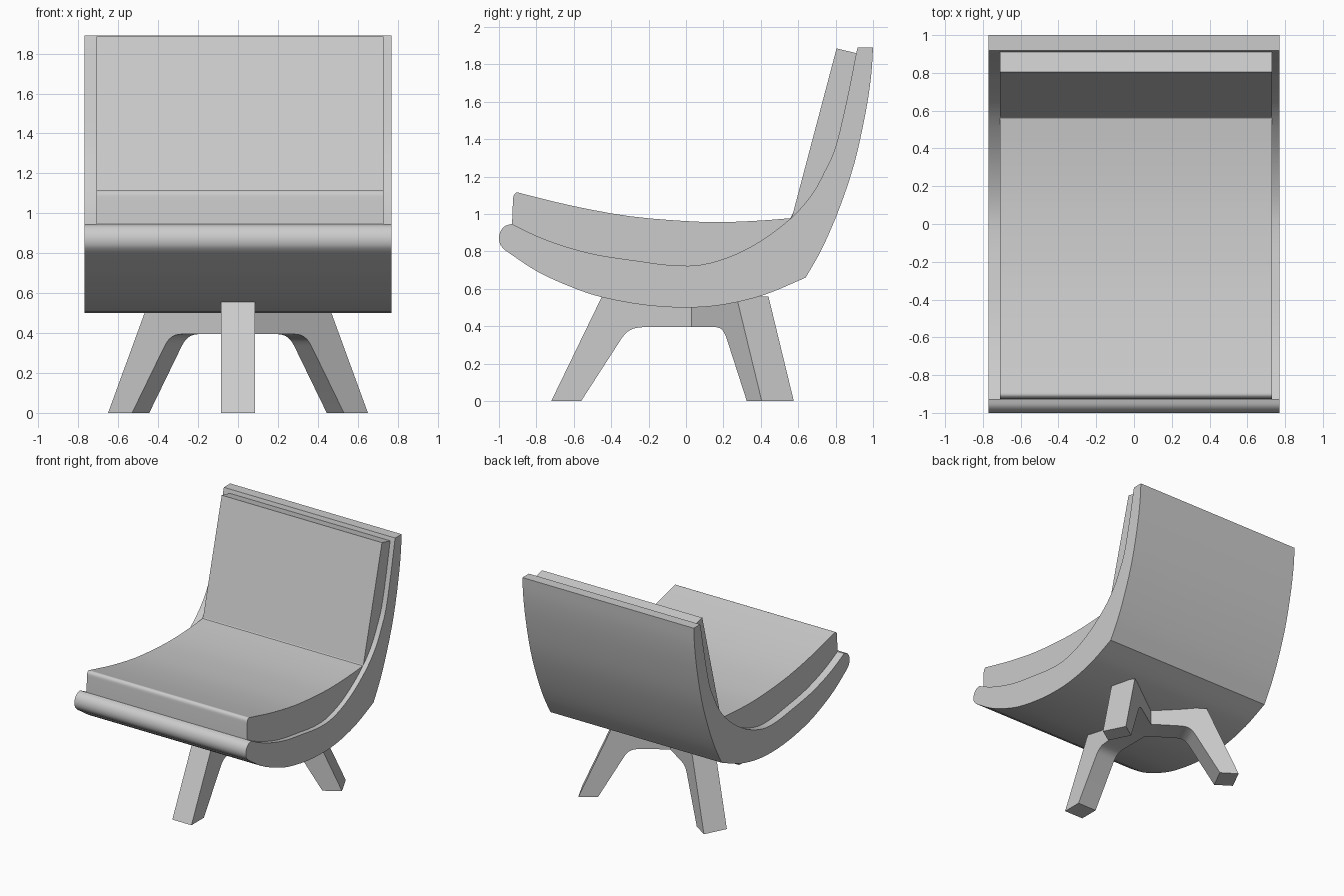
import bpy, bmesh, math
from mathutils import Vector

if "Cube" in bpy.data.objects:
    bpy.data.objects.remove(bpy.data.objects["Cube"])

grey = bpy.data.materials.new("light grey")
grey.diffuse_color = (0.6, 0.6, 0.6, 1)
grey.use_nodes = True
grey.node_tree.nodes["Principled BSDF"].inputs["Base Color"].default_value = grey.diffuse_color


def curve(pts, n=3):
    """Smooth open run through the points (Catmull-Rom)."""
    p = [Vector(q) for q in pts]
    p = [2 * p[0] - p[1]] + p + [2 * p[-1] - p[-2]]
    out = []
    for a, b, c, d in zip(p, p[1:], p[2:], p[3:]):
        for i in range(n):
            t = i / n
            out.append(0.5 * (2 * b + (c - a) * t + (2 * a - 5 * b + 4 * c - d) * t * t
                              + (3 * b - a - 3 * c + d) * t ** 3))
    return out + [p[-2]]


def extrude(name, profile, x0, x1, place=lambda v: v):
    """Extrude a (y, z) profile along x, then map each corner with place."""
    bm = bmesh.new()
    rings = [[bm.verts.new(place(Vector((x, y, z)))) for y, z in profile] for x in (x0, x1)]
    bm.faces.new(rings[0])
    bm.faces.new(rings[1][::-1])
    n = len(profile)
    for i in range(n):
        j = (i + 1) % n
        bm.faces.new((rings[0][j], rings[0][i], rings[1][i], rings[1][j]))
    bmesh.ops.recalc_face_normals(bm, faces=bm.faces)
    mesh = bpy.data.meshes.new(name)
    bm.to_mesh(mesh)
    bm.free()
    mesh.materials.append(grey)
    ob = bpy.data.objects.new(name, mesh)
    bpy.context.collection.objects.link(ob)
    bpy.ops.object.select_all(action='DESELECT')
    ob.select_set(True)
    bpy.context.view_layer.objects.active = ob
    bpy.ops.object.shade_smooth_by_angle(angle=math.radians(28))
    return ob


# Line where the cushion rests in the shell, top to front
inner = curve([(.91, 1.86), (.86, 1.61), (.80, 1.36), (.74, 1.225), (.67, 1.10), (.556, .973),
               (.39, .85), (.23, .77), (.07, .727), (-.09, .727), (-.25, .748), (-.465, .78),
               (-.625, .82), (-.786, .877), (-.93, .947)])

# Curved shell: rounded nose, under-seat curve, back curve
nose = curve([(-.93, .947), (-.965, .937), (-.99, .91), (-1.0, .872), (-.992, .835), (-.968, .807)])
under = curve([(-.968, .807), (-.8, .695), (-.62, .612), (-.45, .555), (-.22, .513), (0, .50),
               (.2, .515), (.42, .568), (.64, .66)])
back = curve([(.64, .66), (.73, .82), (.82, 1.03), (.9, 1.27), (.96, 1.54), (.99, 1.74), (1.0, 1.89)])
extrude("shell", [(.918, 1.89)] + inner + nose[1:] + under[1:] + back[1:], -.77, .77)

# Cushion: soft front lip, dished seat, straight backrest
lip = curve([(-.925, 1.075), (-.921, 1.1), (-.905, 1.115), (-.88, 1.11)])
seat = curve([(-.88, 1.11), (-.6, 1.042), (-.3, .988), (0, .962), (.2, .957), (.4, .965), (.565, .978)])
extrude("cushion", inner + lip + seat[1:] + [(.805, 1.885)], -.71, .73)

# Three splayed legs meeting under the seat, stretched slightly front to back
leg = [(0, .56), (.466, .56), (.702, 0), (.563, 0)] + curve(
    [(.375, .335), (.352, .366), (.318, .388), (.275, .395)]) + [(0, .395)]
for name, angle in (("front_leg", -90), ("back_right_leg", 30), ("back_left_leg", 150)):
    c, s = math.cos(math.radians(angle)), math.sin(math.radians(angle))
    extrude(name, leg, -.086, .086,
            lambda v: Vector((v.y * c - v.x * s, .087 + 1.15 * (v.y * s + v.x * c), v.z)))
